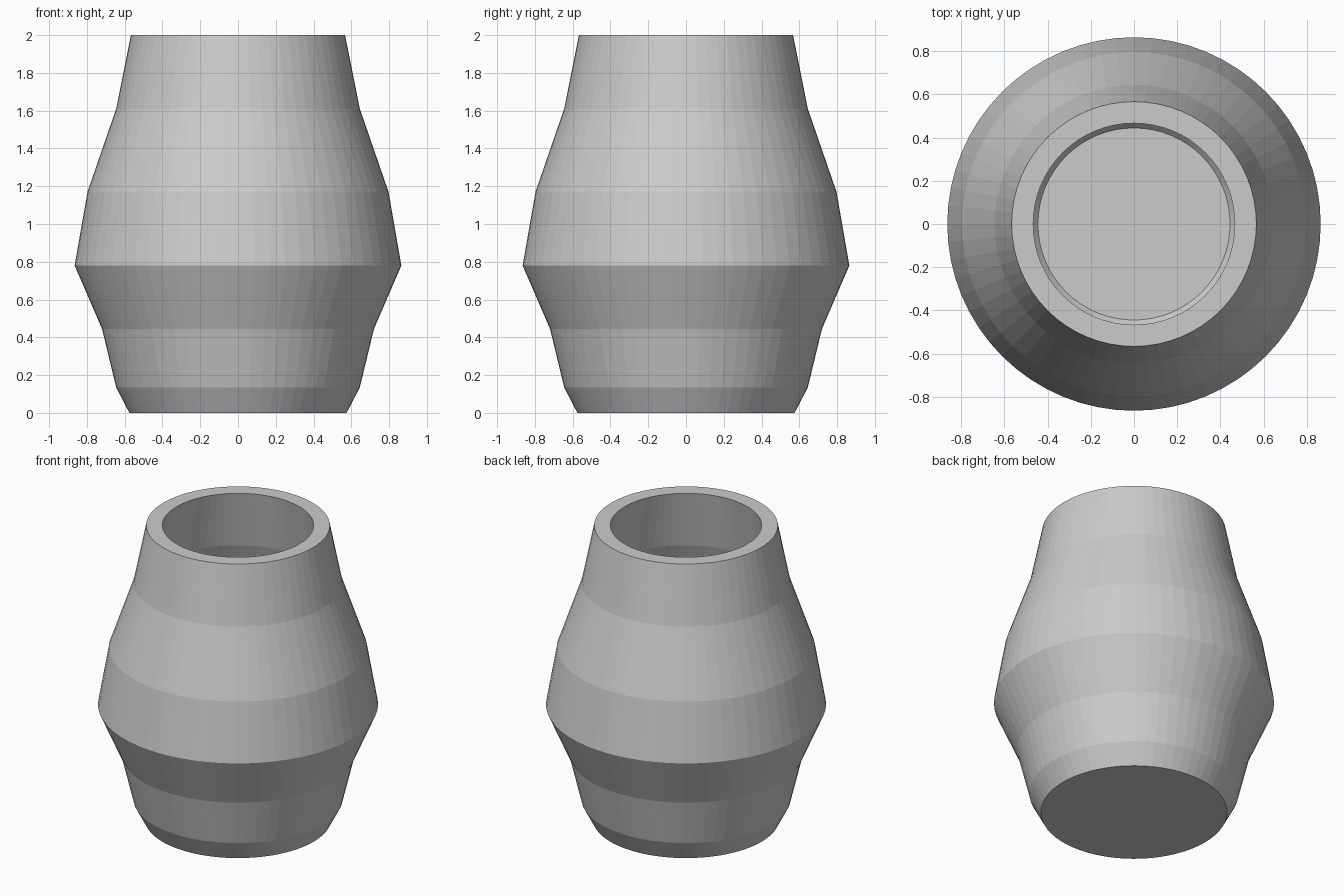
import bpy, bmesh, math

if "Cube" in bpy.data.objects:
    bpy.data.objects.remove(bpy.data.objects["Cube"])

SEGMENTS = 64

# Outer wall from foot to rim, then inner wall from rim to floor: (radius, height)
outer = [(0.575, 0.0), (0.645, 0.135), (0.72, 0.445), (0.865, 0.78),
         (0.797, 1.17), (0.645, 1.61), (0.567, 2.0)]
inner = [(0.467, 2.0), (0.544, 1.61), (0.695, 1.16), (0.76, 0.79),
         (0.62, 0.47), (0.54, 0.17), (0.445, 0.06)]


def lathe(name, profile):
    """Revolve an open profile about z and cap both ends."""
    bm = bmesh.new()
    rings = []
    for r, z in profile:
        rings.append([bm.verts.new((r * math.cos(a), r * math.sin(a), z))
                      for a in (2 * math.pi * i / SEGMENTS for i in range(SEGMENTS))])
    for low, high in zip(rings, rings[1:]):
        for i in range(SEGMENTS):
            j = (i + 1) % SEGMENTS
            bm.faces.new((low[i], low[j], high[j], high[i]))
    bm.faces.new(rings[0][::-1])   # underside
    bm.faces.new(rings[-1])        # inside floor
    bmesh.ops.recalc_face_normals(bm, faces=bm.faces)
    mesh = bpy.data.meshes.new(name)
    bm.to_mesh(mesh)
    bm.free()
    obj = bpy.data.objects.new(name, mesh)
    bpy.context.collection.objects.link(obj)
    return obj


# Hollow pot body, flat shaded
lathe("pot", outer + inner)
